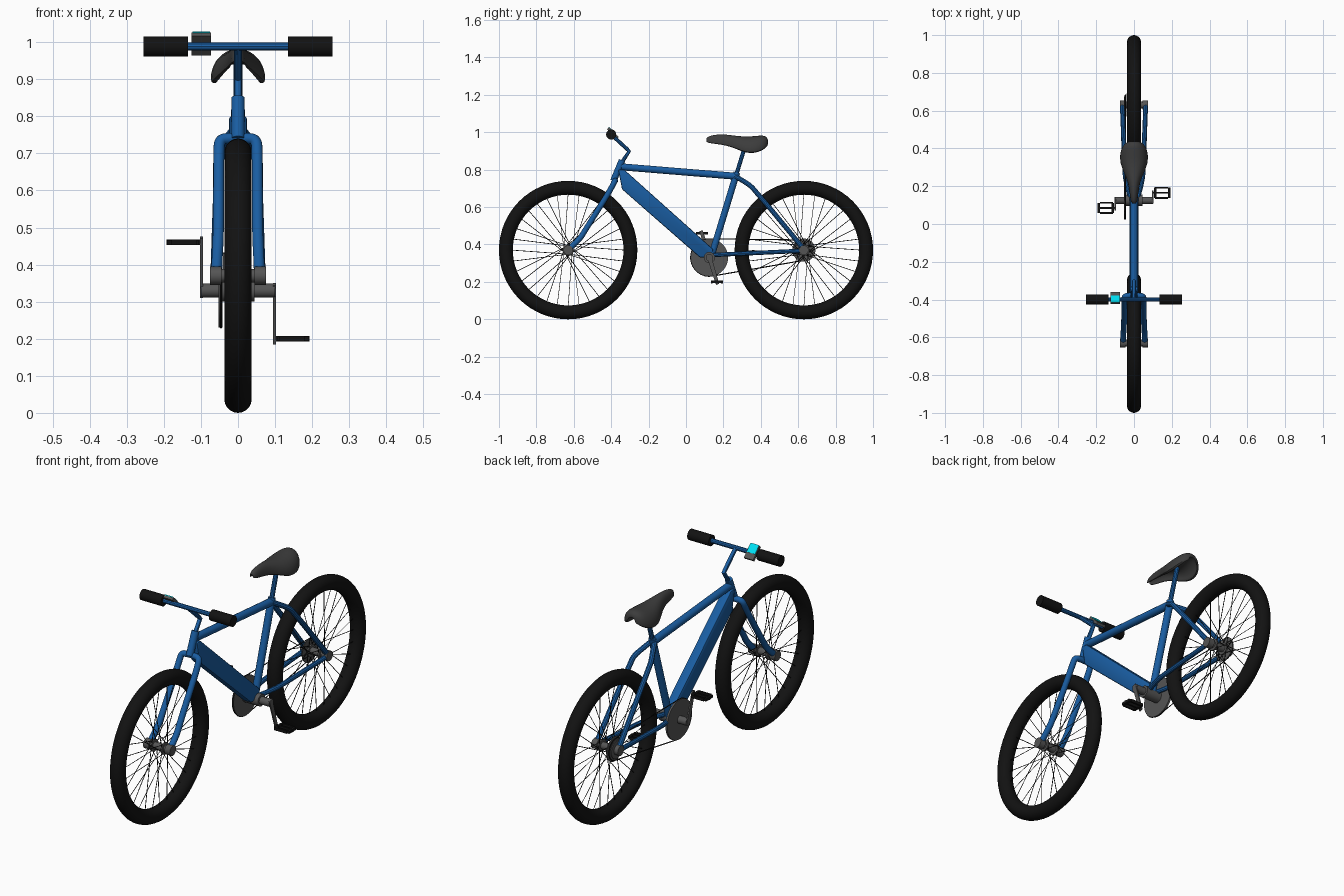
import bpy, bmesh, math
from mathutils import Vector, Matrix

if "Cube" in bpy.data.objects:
    bpy.data.objects.remove(bpy.data.objects["Cube"])


def mat(name, *c):
    m = bpy.data.materials.new(name)
    m.diffuse_color = (*c, 1)
    m.use_nodes = True
    m.node_tree.nodes["Principled BSDF"].inputs["Base Color"].default_value = m.diffuse_color
    return m


BLUE = mat("blue", 0.01, 0.11, 0.36)
BLACK = mat("black", 0.006, 0.006, 0.006)
SEAT = mat("seat grey", 0.045, 0.045, 0.045)
METAL = mat("dark metal", 0.09, 0.09, 0.09)
CYAN = mat("cyan", 0.0, 0.75, 0.9)


def finish(ob, m, angle=35):
    bpy.ops.object.select_all(action='DESELECT')
    ob.select_set(True)
    bpy.context.view_layer.objects.active = ob
    if ob.type == 'CURVE':
        bpy.ops.object.convert(target='MESH')
        ob = bpy.context.object
    ob.data.materials.clear()
    ob.data.materials.append(m)
    bpy.ops.object.shade_smooth_by_angle(angle=math.radians(angle))
    return ob


def link(name, bm):
    bmesh.ops.recalc_face_normals(bm, faces=bm.faces)
    me = bpy.data.meshes.new(name)
    bm.to_mesh(me)
    bm.free()
    ob = bpy.data.objects.new(name, me)
    bpy.context.collection.objects.link(ob)
    return ob


def tubes(name, paths, r, m, curved=False, res=3, cyclic=False):
    cu = bpy.data.curves.new(name, 'CURVE')
    cu.dimensions = '3D'
    cu.bevel_depth, cu.bevel_resolution, cu.use_fill_caps = r, res, True
    for pts in paths:
        s = cu.splines.new('NURBS' if curved else 'POLY')
        s.points.add(len(pts) - 1)
        for p, co in zip(s.points, pts):
            p.co = (*co, 1)
        s.use_cyclic_u = cyclic
        if curved:
            s.order_u, s.use_endpoint_u, s.resolution_u = 3, True, 6
    ob = bpy.data.objects.new(name, cu)
    bpy.context.collection.objects.link(ob)
    return finish(ob, m)


def both(pts):
    return [[(s * x, y, z) for x, y, z in pts] for s in (1, -1)]


def discs(name, parts, y, z, m, seg=32):
    # cylinders along x: (x0, x1, radius)
    bm = bmesh.new()
    for x0, x1, r in parts:
        M = Matrix.Translation(((x0 + x1) / 2, y, z)) @ Matrix.Rotation(math.pi / 2, 4, 'Y')
        bmesh.ops.create_cone(bm, cap_ends=True, segments=seg, radius1=r, radius2=r,
                              depth=abs(x1 - x0), matrix=M)
    return finish(link(name, bm), m)


def boxes(name, parts, m, rx=0.0):
    bm = bmesh.new()
    for c, size in parts:
        M = Matrix.Translation(c) @ Matrix.Rotation(rx, 4, 'X') @ Matrix.Diagonal((*size, 1))
        bmesh.ops.create_cube(bm, size=1, matrix=M)
    return finish(link(name, bm), m)


def prism(name, poly, x0, x1, m, bevel=0.0):
    # (y, z) outline extruded along x
    bm = bmesh.new()
    f = bm.faces.new([bm.verts.new((x0, y, z)) for y, z in poly])
    ext = bmesh.ops.extrude_face_region(bm, geom=[f])
    bmesh.ops.translate(bm, vec=(x1 - x0, 0, 0),
                        verts=[v for v in ext['geom'] if isinstance(v, bmesh.types.BMVert)])
    if bevel:
        bmesh.ops.bevel(bm, geom=bm.edges[:], offset=bevel, segments=2, affect='EDGES', profile=0.5)
    return finish(link(name, bm), m)


# Wheels: tyre, spokes, hub
WZ = 0.37
for label, wy in (("front", -0.63), ("rear", 0.63)):
    bpy.ops.mesh.primitive_torus_add(location=(0, wy, WZ), rotation=(0, math.pi / 2, 0),
                                     major_segments=64, minor_segments=20,
                                     major_radius=0.333, minor_radius=0.037)
    tyre = bpy.context.object
    tyre.name = label + "_tyre"
    finish(tyre, BLACK)
    spokes = []
    for i in range(32):
        a = i * math.tau / 32
        h = a + math.radians(60) * (1 if i % 4 < 2 else -1)
        x = 0.03 if i % 2 else -0.03
        spokes.append([(x, wy + 0.024 * math.cos(h), WZ + 0.024 * math.sin(h)),
                       (0, wy + 0.302 * math.cos(a), WZ + 0.302 * math.sin(a))])
    tubes(label + "_spokes", spokes, 0.0018, BLACK, res=0)
    discs(label + "_hub", [(-0.05, 0.05, 0.018), (0.026, 0.034, 0.03), (-0.034, -0.026, 0.03),
                           (0.045, 0.075, 0.025), (-0.075, -0.045, 0.025)], wy, WZ, METAL)
discs("cassette", [(-0.040, -0.036, 0.062), (-0.047, -0.043, 0.054),
                   (-0.054, -0.050, 0.045)], 0.63, WZ, METAL)

# Frame
tubes("head_tube", [[(0, -0.342, 0.85), (0, -0.388, 0.74)]], 0.018, BLUE, res=5)
tubes("top_tube", [[(0, -0.345, 0.815), (0, 0.265, 0.765)]], 0.019, BLUE, res=5)
tubes("seat_tube", [[(0, 0.272, 0.785), (0, 0.135, 0.335)]], 0.018, BLUE, res=5)
prism("battery_down_tube", [(-0.362, 0.80), (-0.33, 0.80), (0.145, 0.375), (0.14, 0.335),
                            (0.075, 0.33), (-0.342, 0.695)], -0.024, 0.024, BLUE, 0.007)
tubes("chain_stays", both([(0.02, 0.14, 0.343), (0.045, 0.22, 0.348), (0.052, 0.32, 0.352),
                           (0.062, 0.635, 0.367)]), 0.012, BLUE, curved=True)
tubes("seat_stays", both([(0.008, 0.262, 0.765), (0.03, 0.31, 0.738), (0.05, 0.35, 0.71),
                          (0.051, 0.375, 0.68), (0.055, 0.45, 0.593),
                          (0.062, 0.63, 0.375)]), 0.013, BLUE, curved=True)

# Fork
tubes("fork", both([(0, -0.378, 0.741), (0.02, -0.378, 0.741), (0.05, -0.382, 0.738),
                    (0.052, -0.40, 0.70), (0.052, -0.45, 0.617), (0.053, -0.54, 0.475),
                    (0.056, -0.57, 0.425), (0.058, -0.63, 0.372)]), 0.015, BLUE, curved=True, res=5)

# Stem and handlebar
tubes("stem", [[(0, -0.343, 0.84), (0, -0.325, 0.866), (0, -0.304, 0.898), (0, -0.315, 0.91),
                (0, -0.40, 0.988)]], 0.0105, BLUE)
tubes("handlebar", [[(-0.2, -0.40, 0.988), (0.2, -0.40, 0.988)]], 0.0115, BLUE)
discs("grips", [(s * 0.135, s * 0.255, 0.027) for s in (1, -1)], -0.40, 0.988, BLACK)

# Display tilted towards the rider
tilt = -math.pi / 4
boxes("display_housing", [((-0.099, -0.391, 0.995), (0.052, 0.075, 0.014))], METAL, tilt)
boxes("display_screen", [((-0.099, -0.397, 1.011), (0.047, 0.047, 0.004))], CYAN, tilt)

# Seat post
tubes("seat_post", [[(0, 0.268, 0.77), (0, 0.325, 0.955)]], 0.0115, BLUE)

# Saddle: arched hollow sections (y, half width, top, bottom)
SECTIONS = [(0.108, 0.008, 0.966, 0.950), (0.118, 0.019, 0.980, 0.942), (0.17, 0.024, 0.990, 0.936),
            (0.22, 0.032, 0.988, 0.928), (0.27, 0.053, 0.981, 0.910), (0.32, 0.075, 0.977, 0.888),
            (0.37, 0.077, 0.980, 0.887), (0.41, 0.064, 0.985, 0.903), (0.43, 0.045, 0.977, 0.920),
            (0.438, 0.024, 0.963, 0.932)]
bm = bmesh.new()
rings = []
for y, w, t, b in SECTIONS:
    arc = [math.radians(k * 15) for k in range(-6, 7)]
    pts = [(w * math.sin(a), b + (t - b) * max(math.cos(a), 0) ** 0.8) for a in arc]
    pts += [(0.75 * w * math.sin(a), b + (t - b) * 0.6 * max(math.cos(a), 0)) for a in reversed(arc)]
    rings.append([bm.verts.new((x, y, z)) for x, z in pts])
n = len(rings[0])
for r0, r1 in zip(rings, rings[1:]):
    for i in range(n):
        bm.faces.new((r0[i], r0[(i + 1) % n], r1[(i + 1) % n], r1[i]))
for r in (rings[0], rings[-1]):
    for i in range(n // 2 - 1):
        bm.faces.new((r[i], r[i + 1], r[n - 2 - i], r[n - 1 - i]))
seat = link("seat", bm)
sub = seat.modifiers.new("smooth", 'SUBSURF')
sub.levels = sub.render_levels = 1
finish(seat, SEAT, 60)

# Drivetrain on the -x side
BY, BZ = 0.125, 0.33
discs("bottom_bracket", [(-0.045, 0.045, 0.03), (-0.1, 0.1, 0.019)], BY, BZ, METAL)
discs("chainring", [(-0.052, -0.042, 0.1)], BY, BZ, METAL, 48)
d = Vector((0.63 - BY, WZ - BZ))
base = math.atan2(d.y, d.x)
wrap = math.acos((0.1 - 0.054) / d.length)
loop = []
for cy, cz, r, a0, a1 in ((BY, BZ, 0.1, wrap, math.tau - wrap), (0.63, WZ, 0.054, -wrap, wrap)):
    for k in range(17):
        a = base + a0 + (a1 - a0) * k / 16
        loop.append((-0.046, cy + r * math.cos(a), cz + r * math.sin(a)))
tubes("chain", [loop], 0.003, BLACK, res=0, cyclic=True)

# Cranks and pedals, half a turn apart
for side, s in (("right", 1), ("left", -1)):
    c, v = Vector((BY, BZ)), Vector((0.04, -0.13)) * s
    u = v.normalized()
    p = Vector((-u.y, u.x))
    tip = c + v
    prism(side + "_crank", [tuple(q) for q in (c - u * 0.018 + p * 0.012, c - u * 0.018 - p * 0.012,
                                               tip + u * 0.014 - p * 0.009,
                                               tip + u * 0.014 + p * 0.009)],
          s * 0.095, s * 0.102, METAL)
    y, z = tip
    boxes(side + "_pedal",
          [((s * 0.145, y + dy, z), (0.07 if dy else 0.096, 0.009, 0.015)) for dy in (-0.027, 0, 0.027)]
          + [((s * x, y, z), (0.012, 0.054, 0.013)) for x in (0.112, 0.186)], BLACK)
